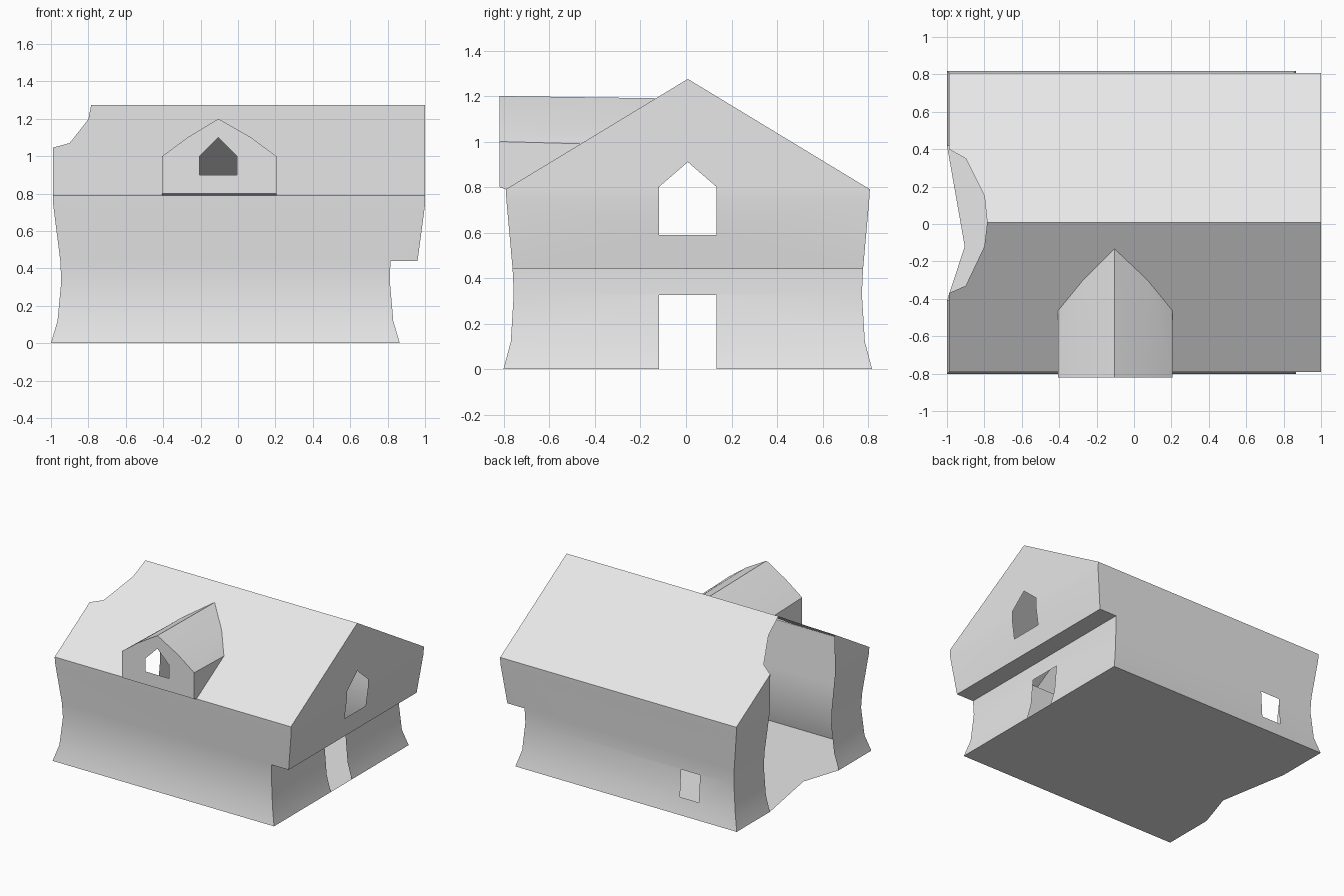
import bpy, bmesh
from math import radians
from mathutils import Vector

cube = bpy.data.objects.get("Cube")
if cube:
    bpy.data.objects.remove(cube)

grey = bpy.data.materials.new("plain grey")
grey.use_nodes = True
grey.diffuse_color = (0.8, 0.8, 0.8, 1)
grey.node_tree.nodes["Principled BSDF"].inputs["Base Color"].default_value = (0.8, 0.8, 0.8, 1)

# Profiles of the bowed walls, one value per height level
LEVELS = [0, 0.12, 0.33, 0.44, 0.74, 0.79]
HALF_DEPTH = [0.81, 0.778, 0.765, 0.77, 0.797, 0.80]
LEFT_X = [-1, -0.965, -0.945, -0.95, -0.988, -0.99]
LOWER_X = [0.865, 0.83, 0.812, 0.815]
UPPER_X = [0.96, 1.0, 1.0]
MID, RIDGE, EAVE, STOREY = 0.008, 1.275, 0.79, 0.44
SLOPE = (RIDGE - EAVE) / HALF_DEPTH[-1]


def at(z, values, levels=LEVELS):
    """Value of a profile at height z."""
    pts = list(zip(levels, values))
    for (z0, a), (z1, b) in zip(pts, pts[1:]):
        if z <= z1:
            return a + (b - a) * (z - z0) / (z1 - z0)
    return values[-1]


def roof_z(y):
    return RIDGE - SLOPE * abs(y - MID)


def panel(name, loops, place, out, levels=()):
    """Fill a flat outline with holes, cut it at levels, then bend it into place."""
    bm = bmesh.new()
    for loop in loops:
        vs = [bm.verts.new((u, v, 0)) for u, v in loop]
        for a, b in zip(vs, vs[1:] + vs[:1]):
            bm.edges.new((a, b))
    bmesh.ops.triangle_fill(bm, edges=bm.edges[:], use_beauty=True)
    for level in levels:
        bmesh.ops.bisect_plane(bm, geom=bm.verts[:] + bm.edges[:] + bm.faces[:],
                               dist=1e-5, plane_co=(0, level, 0), plane_no=(0, 1, 0))
    for v in bm.verts:
        v.co = place(v.co.x, v.co.y)
    bm.normal_update()
    out = Vector(out)
    bmesh.ops.reverse_faces(bm, faces=[f for f in bm.faces if f.normal.dot(out) < 0])
    mesh = bpy.data.meshes.new(name)
    bm.to_mesh(mesh)
    bm.free()
    mesh.materials.append(grey)
    obj = bpy.data.objects.new(name, mesh)
    bpy.context.collection.objects.link(obj)
    bpy.ops.object.select_all(action='DESELECT')
    obj.select_set(True)
    bpy.context.view_layer.objects.active = obj
    bpy.ops.object.shade_smooth_by_angle(angle=radians(30))


def pointed(cx, half, bottom, shoulder, top):
    """Outline of a window with a pointed head."""
    return [(cx - half, bottom), (cx + half, bottom), (cx + half, shoulder),
            (cx, top), (cx - half, shoulder)]


# Long walls, with a small window at the back
wall = list(zip(LEFT_X, LEVELS))
wall += list(zip(UPPER_X, LEVELS[3:]))[::-1] + list(zip(LOWER_X, LEVELS))[::-1]
back_window = [(-0.66, 0.12), (-0.5, 0.12), (-0.5, 0.325), (-0.66, 0.325)]
for name, s, holes in (("front_wall", -1, []), ("back_wall", 1, [back_window])):
    panel(name, [wall] + holes,
          lambda x, z: (x, MID + s * at(z, HALF_DEPTH), z), (0, s, 0), LEVELS[1:-1])

# Right end: lower wall with doorway, overhanging gable with window
front_edge = [(MID - h, z) for h, z in zip(HALF_DEPTH, LEVELS)]
back_edge = [(MID + h, z) for h, z in zip(HALF_DEPTH, LEVELS)]
doorway = [(0.133, 0), (0.133, 0.325), (-0.118, 0.325), (-0.118, 0)]
panel("right_lower_wall", [front_edge[:4] + back_edge[3::-1] + doorway],
      lambda y, z: (at(z, LOWER_X), y, z), (1, 0, 0), LEVELS[1:3])
panel("right_gable", [front_edge[3:] + [(MID, RIDGE)] + back_edge[:2:-1],
                      pointed(MID, 0.127, 0.59, 0.80, 0.91)],
      lambda y, z: (at(z, UPPER_X, LEVELS[3:]), y, z), (1, 0, 0), [0.74])
h = at(STOREY, HALF_DEPTH)
panel("overhang_underside", [[(LOWER_X[-1], MID - h), (UPPER_X[0], MID - h),
                              (UPPER_X[0], MID + h), (LOWER_X[-1], MID + h)]],
      lambda x, y: (x, y, STOREY), (0, 0, -1))

# Left end: two remaining corners beside the collapsed middle
for name, edge, foot, top in (("left_front_corner", front_edge, -0.41, -0.37),
                              ("left_back_corner", back_edge, 0.42, 0.40)):
    panel(name, [edge + [(top, roof_z(top)), (foot, 0)]],
          lambda y, z: (at(z, LEFT_X), y, z), (-1, 0, 0), LEVELS[1:])

# Floor with a broken left edge
d = HALF_DEPTH[0]
panel("floor", [[(-1, MID - d), (LOWER_X[0], MID - d), (LOWER_X[0], MID + d),
                 (-1, MID + d), (-1, 0.42), (-0.905, -0.12), (-1, -0.41)]],
      lambda x, y: (x, y, 0), (0, 0, -1))

# Dormer cross-section and the line where it meets the roof
DORMER = [(-0.405, 0.80), (-0.405, 1.0), (-0.27, 1.1), (-0.105, 1.2),
          (0.07, 1.1), (0.205, 1.0), (0.205, 0.80)]
DORMER_Y, DROP = -0.82, 0.01
eave_y = MID - HALF_DEPTH[-1]


def meet_y(z):
    return MID - (RIDGE - z) / SLOPE


# Roof slopes with broken left edges; the front one is open under the dormer
opening = [(x, max(eave_y, meet_y(z - DROP))) for x, z in DORMER[1:-1]]
opening = [(DORMER[0][0], eave_y)] + opening + [(DORMER[-1][0], eave_y)]
front_roof = [(-0.99, eave_y)] + opening + [
    (1, eave_y), (1, MID), (-0.785, MID), (-0.80, -0.12), (-0.90, -0.33), (-0.99, -0.37)]
back_y = MID + HALF_DEPTH[-1]
back_roof = [(-0.99, back_y), (1, back_y), (1, MID), (-0.785, MID),
             (-0.80, 0.15), (-0.90, 0.35), (-0.99, 0.40)]
for name, outline in (("front_roof", front_roof), ("back_roof", back_roof)):
    panel(name, [outline], lambda x, y: (x, y, roof_z(y)), (0, 0, 1))

# Dormer front, sides, roof and lip
panel("dormer_front", [DORMER, pointed(-0.105, 0.1, 0.9, 1.0, 1.1)],
      lambda x, z: (x, DORMER_Y, z), (0, -1, 0))
for name, s, x in (("dormer_right_cheek", 1, DORMER[-1][0]),
                   ("dormer_left_cheek", -1, DORMER[0][0])):
    panel(name, [[(DORMER_Y, 0.80), (DORMER_Y, 1.0), (meet_y(1 - DROP), 1 - DROP),
                  (eave_y, EAVE)]], lambda y, z: (x, y, z), (s, 0, 0))
panel("dormer_lip", [[(DORMER[0][0], 0), (DORMER[-1][0], 0),
                      (DORMER[-1][0], 1), (DORMER[0][0], 1)]],
      lambda x, t: (x, DORMER_Y + t * (eave_y - DORMER_Y), 0.80 - t * DROP), (0, 0, -1))
arch = DORMER[1:-1]
xs, zs = [p[0] for p in arch], [p[1] for p in arch]


def on_dormer(x, t):
    z = at(x, zs, xs)
    return (x, DORMER_Y + t * (meet_y(z - DROP) - DORMER_Y), z - t * DROP)


for name, side in (("dormer_roof_left", xs[:3]), ("dormer_roof_right", xs[2:])):
    panel(name, [[(x, 0) for x in side] + [(x, 1) for x in reversed(side)]],
          on_dormer, (0, 0, 1))
